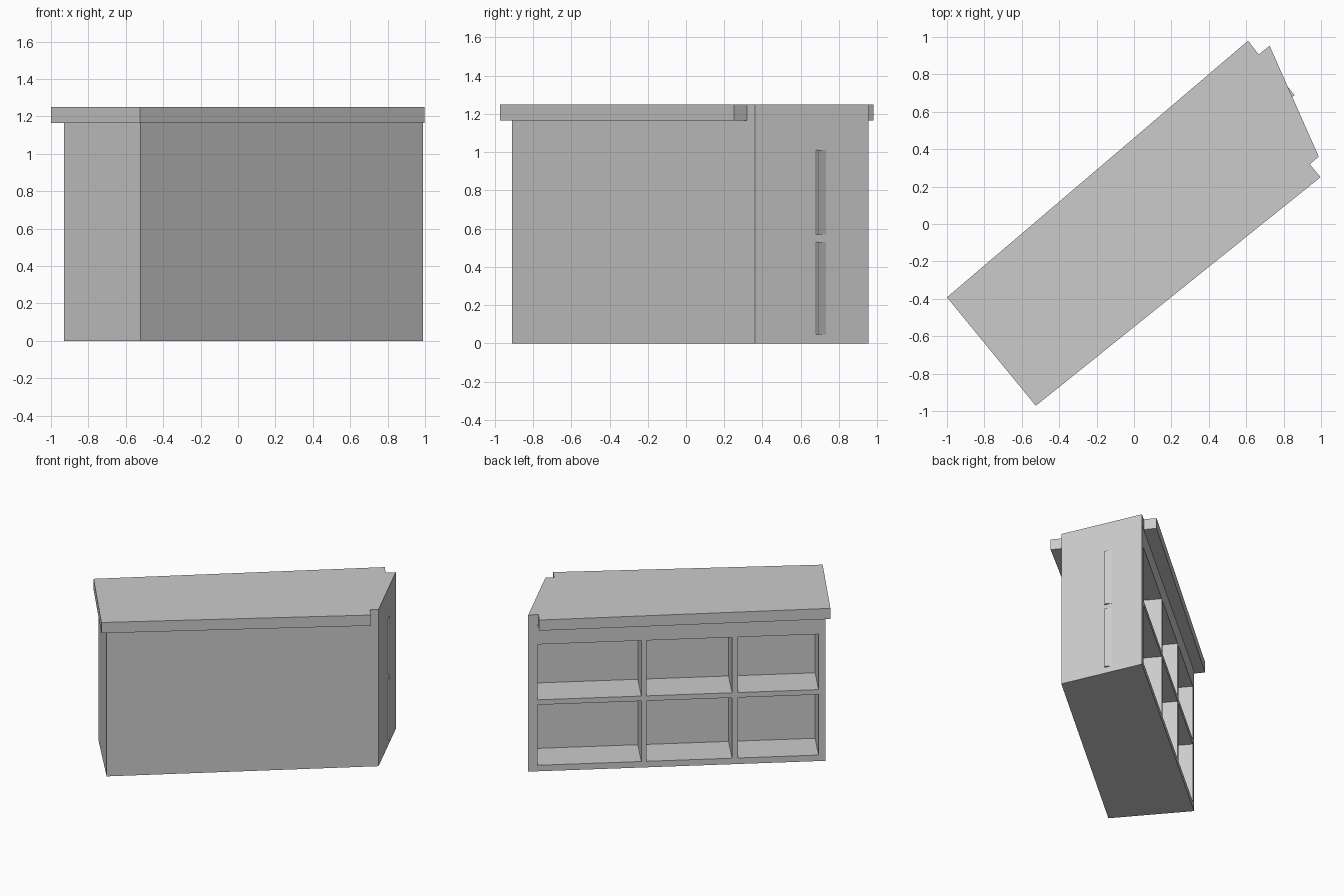
import bpy, bmesh
from mathutils import Vector

if "Cube" in bpy.data.objects:
    bpy.data.objects.remove(bpy.data.objects["Cube"])

H = 1.25          # overall height
SLAB_Z = 1.165    # underside of the counter slab
DEPTH = 0.288     # shelf pocket depth


def make_object(name, quads):
    """Mesh from polygons listed counter-clockwise seen from outside."""
    bm = bmesh.new()
    for pts in quads:
        bm.faces.new([bm.verts.new(p) for p in pts])
    bmesh.ops.remove_doubles(bm, verts=bm.verts, dist=1e-5)
    me = bpy.data.meshes.new(name)
    bm.to_mesh(me)
    bm.free()
    ob = bpy.data.objects.new(name, me)
    bpy.context.collection.objects.link(ob)
    return ob


def wall(p, q, z0, z1):
    return [(*p, z0), (*q, z0), (*q, z1), (*p, z1)]


# counter body: skewed footprint, open shelves in the back wall
A, B, C, D = (Vector(p) for p in
              [(-0.522, -0.91), (0.988, 0.36), (0.725, 0.953), (-0.93, -0.432)])
faces = [wall(A, B, 0, H), wall(B, C, 0, H), wall(D, A, 0, H)]
faces.append([(*p, 0) for p in (D, C, B, A)])

cols = [0, 0.031, 0.38, 0.397, 0.685, 0.705, 0.976, 1]
rows = [0, 0.048, 0.53, 0.57, 1.012, H]
along = (D - C).normalized()
inward = Vector((-along.y, along.x, 0)) * DEPTH

for i in range(len(cols) - 1):
    for j in range(len(rows) - 1):
        cell = wall(C.lerp(D, cols[i]), C.lerp(D, cols[i + 1]), rows[j], rows[j + 1])
        if i % 2 and j % 2:
            # shelf pocket pushed in from the back face
            inner = [Vector(p) + inward for p in cell]
            faces.append(inner)
            for k in range(4):
                m = (k + 1) % 4
                faces.append([cell[k], cell[m], inner[m], inner[k]])
        else:
            faces.append(cell)
make_object("counter_body", faces)

# counter top slab, notched around the slanted end of the body
outline = [Vector(p) for p in
           [(-0.525, -0.972), (0.997, 0.25), (0.94, 0.32), B,
            C, (0.667, 0.906), (0.61, 0.98), (-1.0, -0.392)]]
slab = [[(*p, H) for p in outline], [(*p, SLAB_Z) for p in reversed(outline)]]
for k, p in enumerate(outline):
    if k not in (2, 3, 4):      # these sides are already body walls
        slab.append(wall(p, outline[(k + 1) % 8], SLAB_Z, H))
make_object("counter_top", slab)
